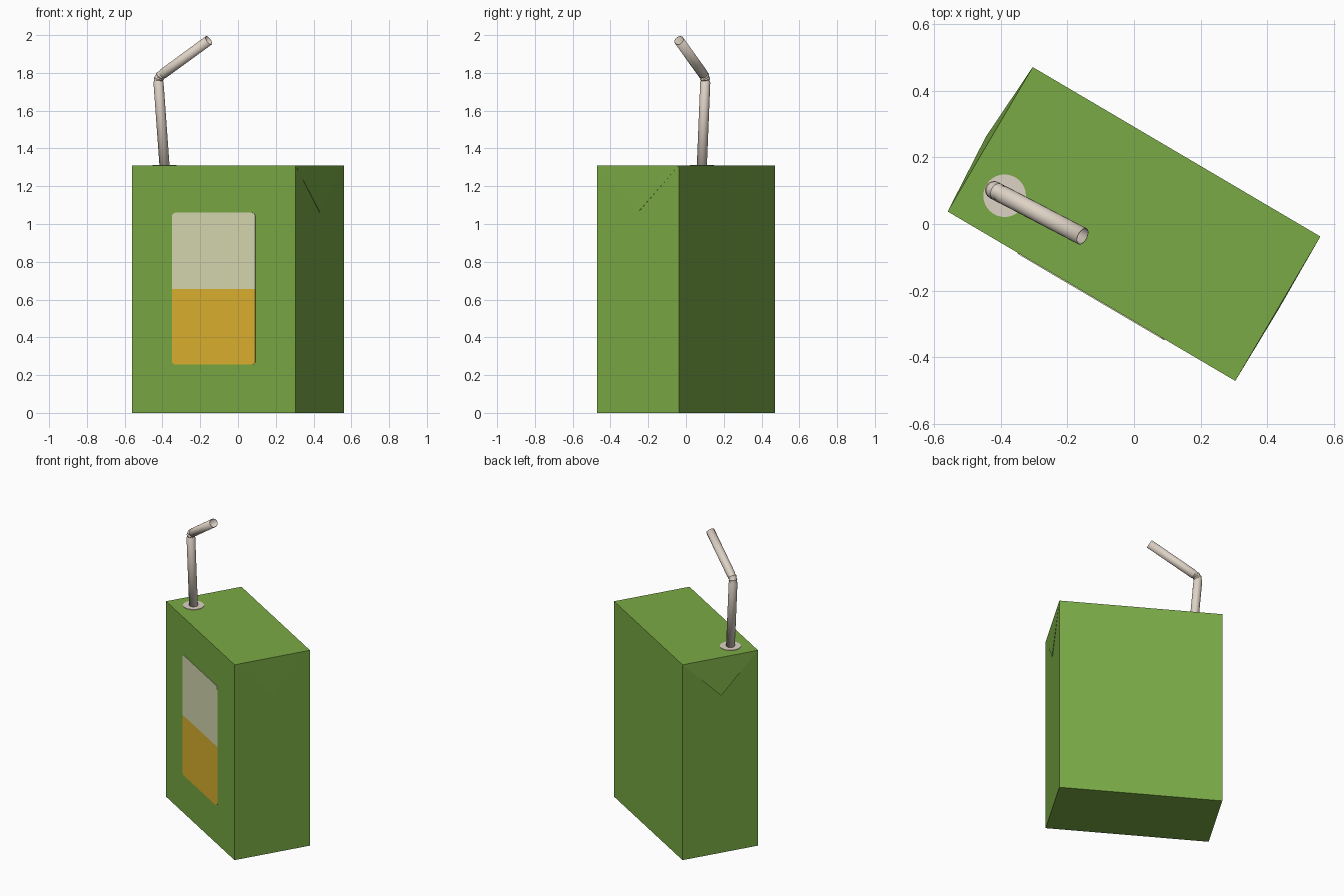
import bpy, bmesh, math
from mathutils import Vector

if "Cube" in bpy.data.objects:
    bpy.data.objects.remove(bpy.data.objects["Cube"], do_unlink=True)

TURN = math.radians(-30.5)      # the carton stands turned on its base
HX, HY, H = 0.502, 0.252, 1.31  # carton half length, half depth, height


def material(name, rgb):
    lin = [((c / 255 + 0.055) / 1.055) ** 2.4 for c in rgb] + [1]
    mat = bpy.data.materials.new(name)
    mat.diffuse_color = lin
    mat.use_nodes = True
    bsdf = next(n for n in mat.node_tree.nodes if n.type == "BSDF_PRINCIPLED")
    bsdf.inputs["Base Color"].default_value = lin
    return mat


green = material("leaf green", (122, 170, 69))
cream = material("pale cream", (217, 219, 178))
orange = material("juice orange", (222, 178, 47))
ivory = material("straw ivory", (222, 210, 197))


def finish(name, bm, mats, turn=0.0):
    bmesh.ops.recalc_face_normals(bm, faces=bm.faces)
    mesh = bpy.data.meshes.new(name)
    bm.to_mesh(mesh)
    bm.free()
    for m in mats:
        mesh.materials.append(m)
    ob = bpy.data.objects.new(name, mesh)
    ob.rotation_euler.z = turn
    bpy.context.scene.collection.objects.link(ob)
    return ob


# Carton body
bm = bmesh.new()
bmesh.ops.create_cube(bm, size=1)
for v in bm.verts:
    v.co = Vector((v.co.x * 2 * HX, v.co.y * 2 * HY, (v.co.z + 0.5) * H))
finish("carton", bm, [green], TURN)

# Folded triangular flaps on both ends, tips standing slightly proud
for name, side, lift in (("right_flap", -1, 0.015), ("left_flap", 1, 0.003)):
    bm = bmesh.new()
    x = side * HX
    a, b, wall, tip = [bm.verts.new(p) for p in (
        (x, -HY, H), (x, HY, H), (x, 0, H - 0.25), (x + side * lift, 0, H - 0.25))]
    for f in ((a, b, tip), (a, tip, wall), (b, wall, tip), (a, wall, b)):
        bm.faces.new(f)
    finish(name, bm, [green], TURN)

# Front label: rounded plate cut into cream upper and orange lower halves
bm = bmesh.new()
w, low, high, r, split = 0.256, 0.255, 1.06, 0.022, 0.655
corners = ((w - r, high - r), (r - w, high - r), (r - w, low + r), (w - r, low + r))
outline = []
for i, (cx, cz) in enumerate(corners):
    for k in range(5):
        ang = (i + k / 4) * math.pi / 2
        outline.append(bm.verts.new((cx + r * math.cos(ang), -HY, cz + r * math.sin(ang))))
bm.faces.new(outline)
bmesh.ops.bisect_plane(bm, geom=bm.verts[:] + bm.edges[:] + bm.faces[:],
                       plane_co=(0, 0, split), plane_no=(0, 0, 1))
ext = bmesh.ops.extrude_face_region(bm, geom=bm.faces[:])
for v in ext["geom"]:
    if isinstance(v, bmesh.types.BMVert):
        v.co.y -= 0.003
for f in bm.faces:
    f.material_index = 0 if f.calc_center_median().z > split else 1
finish("front_label", bm, [cream, orange], TURN)

# Round seal around the straw
bpy.ops.mesh.primitive_cylinder_add(vertices=32, radius=0.064, depth=0.004,
                                    location=(-0.389, 0.085, H + 0.001))
seal = bpy.context.object
seal.name = "straw_seal"
seal.data.materials.append(ivory)

# Bent straw: swept rings with ribs through the bend
foot = Vector((-0.387, 0.083, 1.28))
start = Vector((-0.421, 0.102, 1.75))
elbow = Vector((-0.423, 0.103, 1.782))
end = Vector((-0.396, 0.089, 1.796))
mouth = Vector((-0.155, -0.037, 1.972))
R, RIBS = 0.027, 6
path = [(foot, start - foot, R)]
for i in range(RIBS + 1):
    t = i / RIBS
    p = start.lerp(elbow, t).lerp(elbow.lerp(end, t), t)
    tangent = (elbow - start).lerp(end - elbow, t)
    path.append((p, tangent, R if i % 2 == 0 else R * 0.84))
path.append((mouth, mouth - end, R))

bm = bmesh.new()
SIDES = 20
side_axis = (mouth - end).cross(Vector((0, 0, 1))).normalized()
rings = []
for p, tangent, rad in path:
    t = tangent.normalized()
    u = (side_axis - t * side_axis.dot(t)).normalized()
    v = t.cross(u)
    rings.append([bm.verts.new(p + rad * (u * math.cos(a) + v * math.sin(a)))
                  for a in (2 * math.pi * k / SIDES for k in range(SIDES))])
for lo, hi in zip(rings, rings[1:]):
    for k in range(SIDES):
        n = (k + 1) % SIDES
        bm.faces.new((lo[k], lo[n], hi[n], hi[k]))
straw = finish("straw", bm, [ivory])
wall = straw.modifiers.new("wall", "SOLIDIFY")
wall.thickness = 0.003
wall.offset = -1

bpy.ops.object.select_all(action="DESELECT")
straw.select_set(True)
bpy.context.view_layer.objects.active = straw
bpy.ops.object.shade_smooth_by_angle(angle=math.radians(35))
